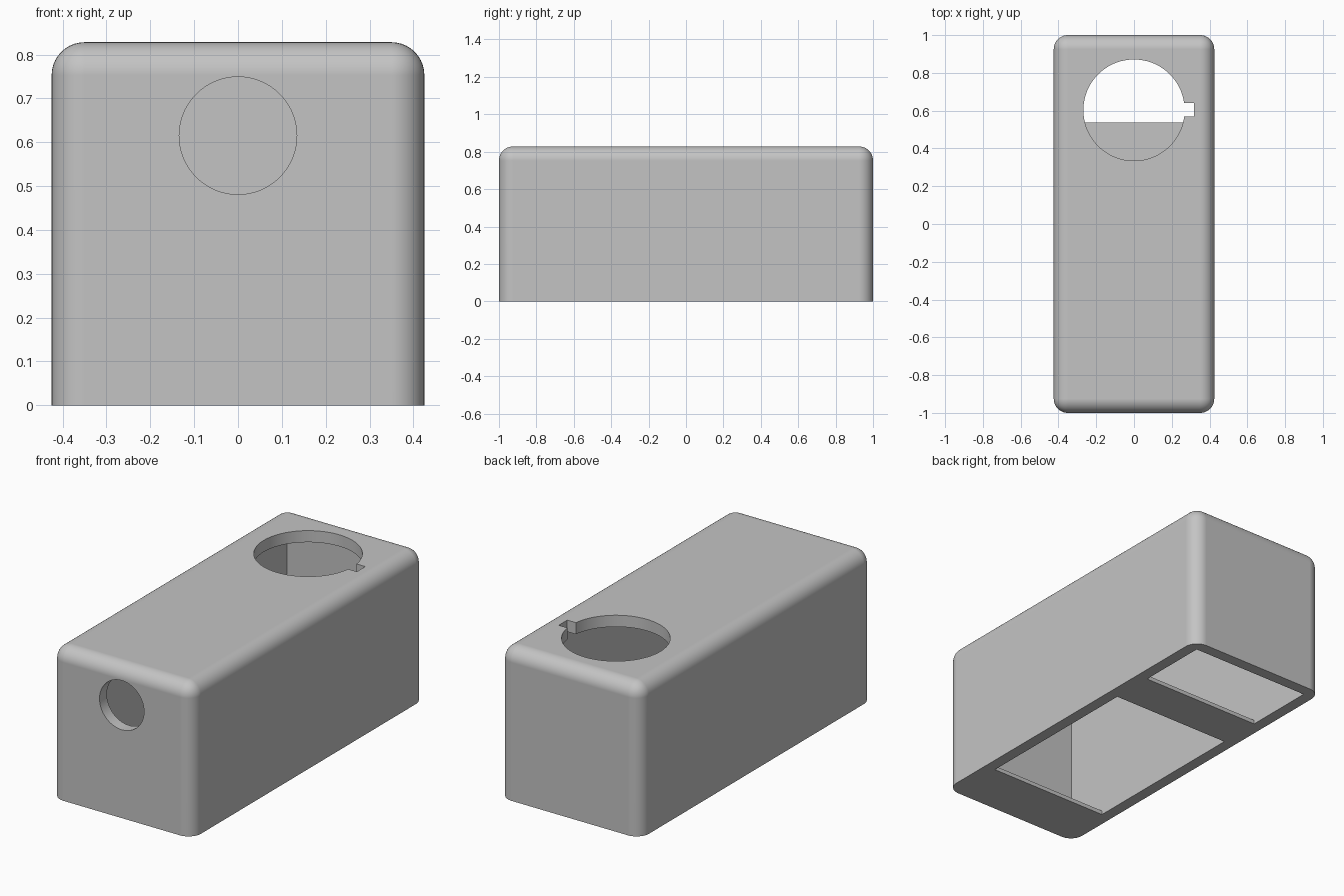
import bpy
import bmesh
from math import radians
from mathutils import Matrix, Vector

default = bpy.data.objects.get("Cube")
if default:
    bpy.data.objects.remove(default, do_unlink=True)

HALF_X, HALF_Y, HEIGHT = 0.425, 1.0, 0.828
ROUND, WALL, FLOOR = 0.075, 0.063, 0.022
IN_X, IN_Y, IN_TOP = HALF_X - WALL, HALF_Y - WALL, HEIGHT - WALL

grey = bpy.data.materials.new("plain_grey")
grey.use_nodes = True
colour = (0.55, 0.55, 0.55, 1)
grey.diffuse_color = colour
grey.node_tree.nodes["Principled BSDF"].inputs["Base Color"].default_value = colour


def finish(bm, name):
    mesh = bpy.data.meshes.new(name)
    bmesh.ops.recalc_face_normals(bm, faces=bm.faces)
    bm.to_mesh(mesh)
    bm.free()
    mesh.materials.append(grey)
    obj = bpy.data.objects.new(name, mesh)
    bpy.context.collection.objects.link(obj)
    return obj


def block(low, high):
    low, high = Vector(low), Vector(high)
    bm = bmesh.new()
    size = Matrix.Diagonal((high - low).to_4d())
    bmesh.ops.create_cube(bm, size=1, matrix=Matrix.Translation((low + high) / 2) @ size)
    return bm


def rod(centre, radius, depth, turn=0):
    bm = bmesh.new()
    place = Matrix.Translation(centre) @ Matrix.Rotation(turn, 4, 'X')
    bmesh.ops.create_cone(bm, cap_ends=True, segments=96, radius1=radius,
                          radius2=radius, depth=depth, matrix=place)
    return bm


# Outer housing: rounded everywhere except around the base
bm = block((-HALF_X, -HALF_Y, 0), (HALF_X, HALF_Y, HEIGHT))
edges = [e for e in bm.edges if max(v.co.z for v in e.verts) > HEIGHT / 2]
bmesh.ops.bevel(bm, geom=edges, offset=ROUND, segments=10, profile=0.5, affect='EDGES')
housing = finish(bm, "housing")

# Cutters: inner cavity, two base openings, round top hole with key notch, front hole
cutters = {
    "cavity_cutter": block((-IN_X, -IN_Y, FLOOR), (IN_X, IN_Y, IN_TOP)),
    "front_base_cutter": block((-IN_X, -0.69, -0.1), (IN_X, 0.297, 0.3)),
    "back_base_cutter": block((-IN_X, 0.537, -0.1), (IN_X, IN_Y, 0.3)),
    "top_hole_cutter": rod((0, 0.603, HEIGHT), 0.268, 0.3),
    "notch_cutter": block((0.1, 0.568, HEIGHT - 0.15), (0.318, 0.641, HEIGHT + 0.15)),
    "front_hole_cutter": rod((0, -HALF_Y, 0.615), 0.134, 0.3, radians(90)),
}
for name, shape in cutters.items():
    cutter = finish(shape, name)
    cutter.hide_render = True
    mod = housing.modifiers.new(name, 'BOOLEAN')
    mod.operation, mod.solver, mod.object = 'DIFFERENCE', 'EXACT', cutter

# Bake the cuts and drop the cutters
bpy.context.view_layer.update()
result = housing.evaluated_get(bpy.context.evaluated_depsgraph_get())
housing.data = bpy.data.meshes.new_from_object(result)
housing.modifiers.clear()
for name in cutters:
    bpy.data.objects.remove(bpy.data.objects[name], do_unlink=True)

# Smooth the rounded edges while the flat walls stay flat
bpy.ops.object.select_all(action='DESELECT')
housing.select_set(True)
bpy.context.view_layer.objects.active = housing
bpy.ops.object.shade_smooth_by_angle(angle=radians(30))
weighted = housing.modifiers.new("flat_walls", 'WEIGHTED_NORMAL')
weighted.keep_sharp = True
